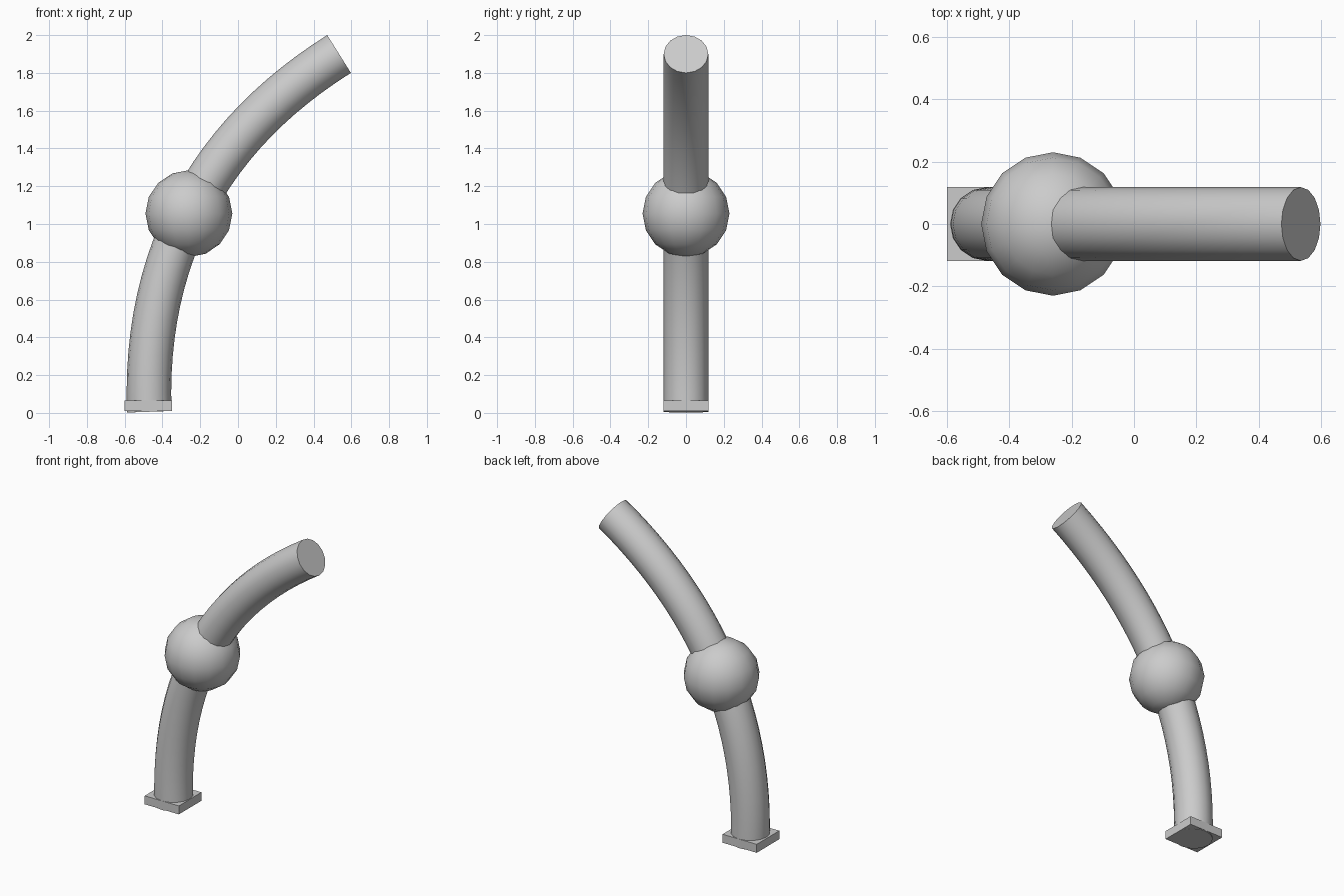
import bpy
import math

cube = bpy.data.objects.get("Cube")
if cube:
    bpy.data.objects.remove(cube, do_unlink=True)

# One plain grey for every part
grey = bpy.data.materials.new("plain_grey")
grey.use_nodes = True
colour = (0.6, 0.6, 0.6, 1)
grey.diffuse_color = colour
grey.node_tree.nodes["Principled BSDF"].inputs["Base Color"].default_value = colour


def finish(name, angle):
    obj = bpy.context.object
    obj.name = name
    obj.data.materials.clear()
    obj.data.materials.append(grey)
    bpy.ops.object.shade_smooth_by_angle(angle=math.radians(angle))
    return obj


# Curved stem: round bevel swept along one bending arc
curve = bpy.data.curves.new("curved_stem", "CURVE")
curve.dimensions = "3D"
curve.bevel_depth = 0.118
curve.bevel_resolution = 6
curve.resolution_u = 24
curve.use_fill_caps = True
spline = curve.splines.new("BEZIER")
spline.bezier_points.add(1)
path = [((-0.5, -0.84), (-0.47, 0.006), (-0.5, 0.85)),
        ((-0.135, 1.48), (0.535, 1.9), (1.2, 2.32))]
for point, (left, centre, right) in zip(spline.bezier_points, path):
    point.handle_left_type = point.handle_right_type = "FREE"
    point.co = (centre[0], 0, centre[1])
    point.handle_left = (left[0], 0, left[1])
    point.handle_right = (right[0], 0, right[1])
stem = bpy.data.objects.new("curved_stem", curve)
bpy.context.collection.objects.link(stem)
bpy.ops.object.select_all(action="DESELECT")
stem.select_set(True)
bpy.context.view_layer.objects.active = stem
bpy.ops.object.convert(target="MESH")
finish("curved_stem", 35)

# Ball joint around the middle of the stem
bpy.ops.mesh.primitive_uv_sphere_add(segments=16, ring_count=8, radius=0.23,
                                     location=(-0.26, 0, 1.055))
finish("ball_joint", 30)

# Square base plate
bpy.ops.mesh.primitive_cube_add(size=1, location=(-0.475, 0, 0.038))
bpy.context.object.scale = (0.25, 0.236, 0.056)
finish("base_plate", 30)
